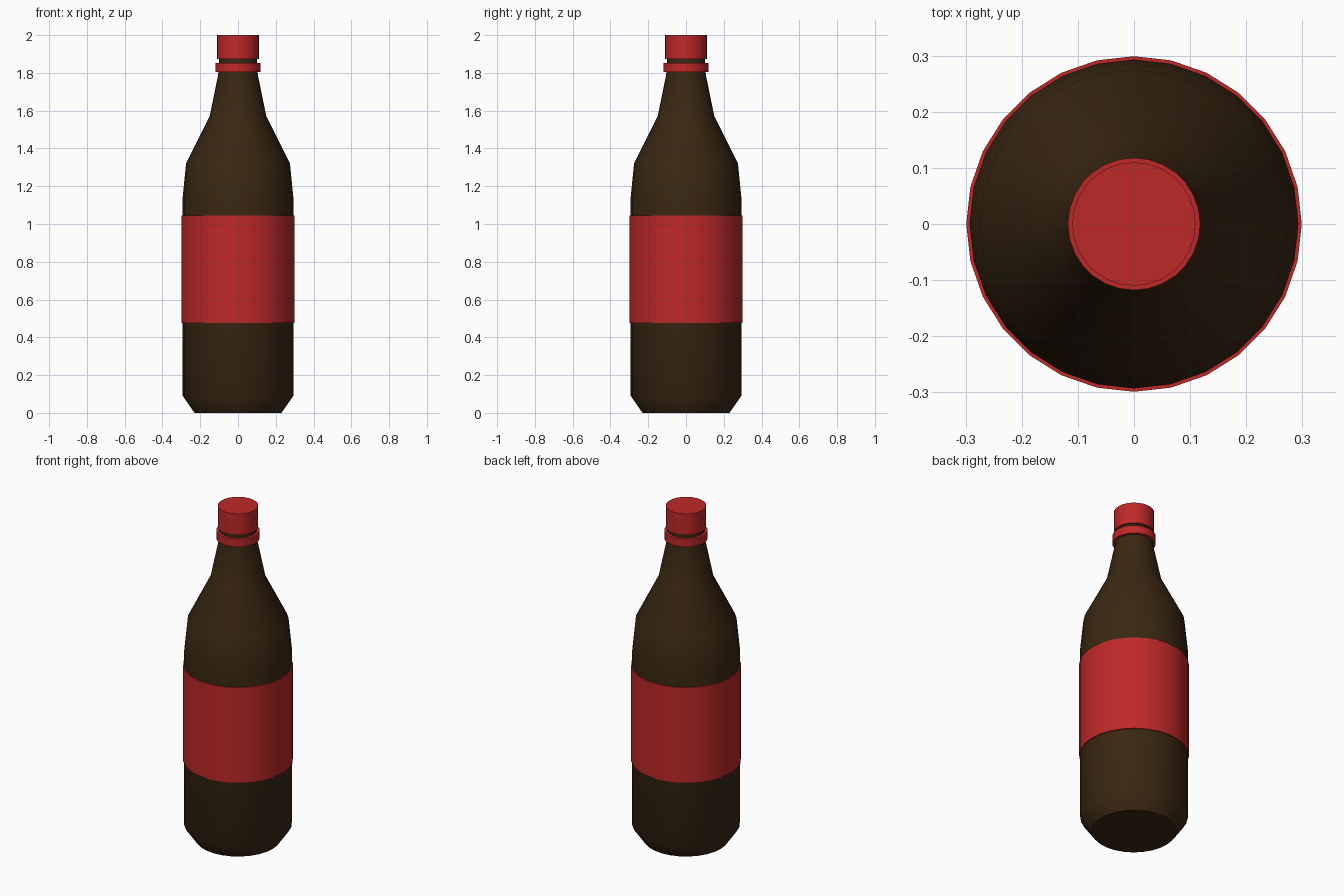
import bpy
import bmesh
import math

SIDES = 28

cube = bpy.data.objects.get("Cube")
if cube:
    bpy.data.objects.remove(cube, do_unlink=True)


def make_material(name, rgb):
    mat = bpy.data.materials.new(name)
    mat.use_nodes = True
    color = (*rgb, 1.0)
    mat.diffuse_color = color
    mat.node_tree.nodes["Principled BSDF"].inputs["Base Color"].default_value = color
    return mat


def lathe(name, profile, mat, closed=False):
    """Revolve (radius, height) points; open profiles get flat end caps."""
    bm = bmesh.new()
    rings = []
    for r, z in profile:
        angles = [math.tau * i / SIDES for i in range(SIDES)]
        rings.append([bm.verts.new((r * math.cos(a), r * math.sin(a), z)) for a in angles])
    pairs = list(zip(rings, rings[1:]))
    if closed:
        pairs.append((rings[-1], rings[0]))
    else:
        bm.faces.new(rings[0][::-1])
        bm.faces.new(rings[-1])
    for low, high in pairs:
        for i in range(SIDES):
            j = (i + 1) % SIDES
            bm.faces.new((low[i], low[j], high[j], high[i]))
    bmesh.ops.recalc_face_normals(bm, faces=bm.faces)
    mesh = bpy.data.meshes.new(name)
    bm.to_mesh(mesh)
    bm.free()
    mesh.materials.append(mat)
    obj = bpy.data.objects.new(name, mesh)
    bpy.context.collection.objects.link(obj)
    bpy.ops.object.select_all(action="DESELECT")
    obj.select_set(True)
    bpy.context.view_layer.objects.active = obj
    bpy.ops.object.shade_smooth_by_angle(angle=math.radians(40))
    return obj


def sleeve(name, inner, outer, bottom, top, mat):
    """Tube with wall thickness."""
    return lathe(name, [(outer, bottom), (outer, top), (inner, top), (inner, bottom)], mat, closed=True)


brown = make_material("dark brown glass", (0.042, 0.020, 0.006))
red = make_material("red", (0.52, 0.021, 0.021))

# Bottle: chamfered base, straight body, tapered shoulder and neck
lathe("bottle", [(0.23, 0), (0.293, 0.09), (0.293, 1.14), (0.275, 1.32),
                 (0.15, 1.57), (0.105, 1.79), (0.1, 1.88)], brown)

# Wraparound label
sleeve("label", 0.29, 0.299, 0.475, 1.045, red)

# Tamper ring and screw cap
sleeve("cap_ring", 0.098, 0.118, 1.805, 1.852, red)
lathe("cap", [(0.11, 1.873), (0.11, 2.0)], red)
